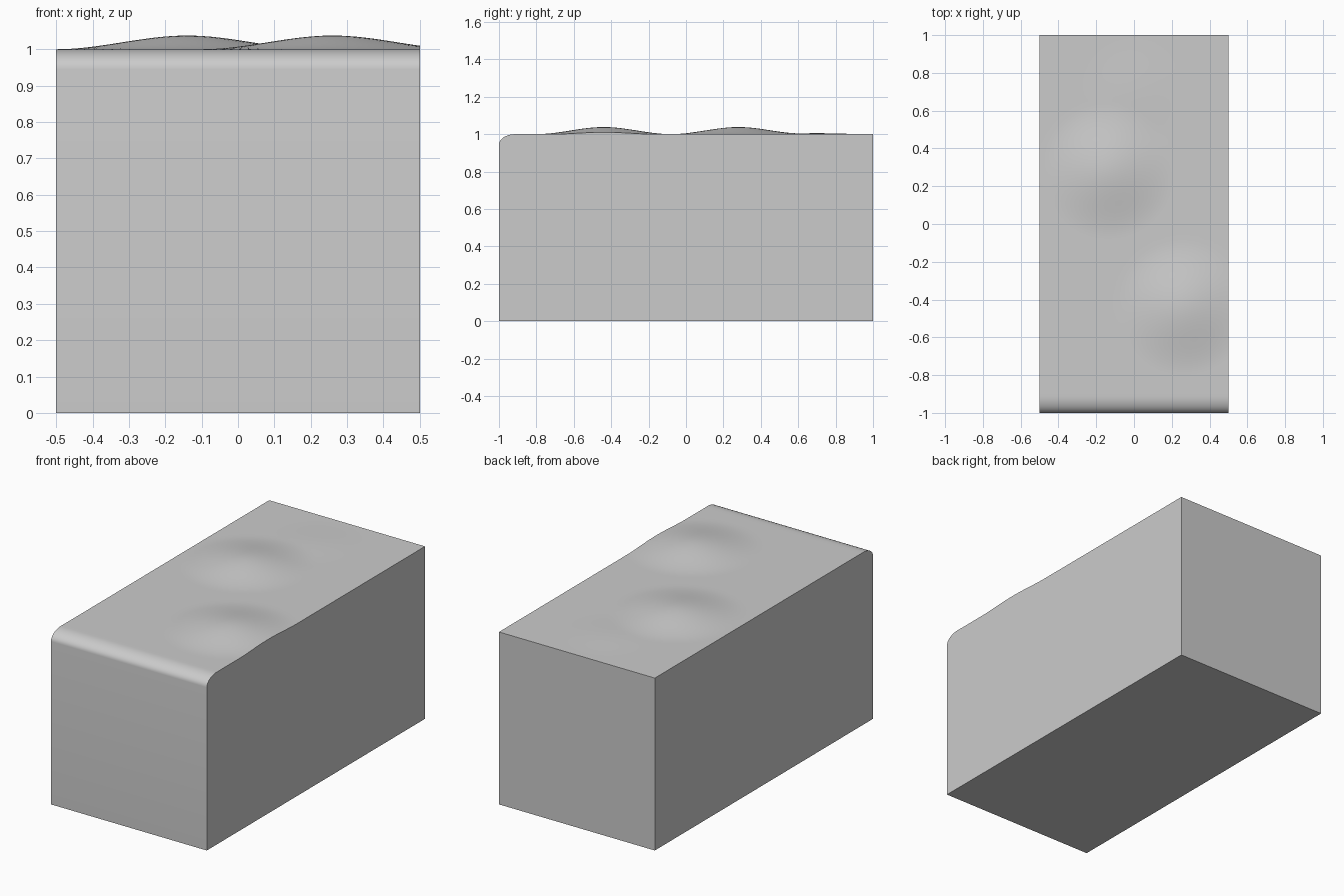
import bpy, bmesh, math

if "Cube" in bpy.data.objects:
    bpy.data.objects.remove(bpy.data.objects["Cube"])

HALF_W, HALF_L, HEIGHT = 0.5, 1.0, 1.0
ROUND_Y, ROUND_Z = 0.09, 0.055      # size of the rounded front edge
ARC_STEPS, ROWS, COLS = 10, 76, 40
# soft mounds on top: x, y, height, radius
MOUNDS = [(0.26, -0.44, 0.038, 0.36), (-0.14, 0.28, 0.038, 0.36), (0.0, 0.7, 0.005, 0.28)]


def mound_height(x, y):
    total = 0.0
    for mx, my, h, r in MOUNDS:
        t = max(0.0, 1 - math.hypot(x - mx, y - my) / r)
        total += h * t * t * (3 - 2 * t)
    return total


# side profile: rounded front edge, then the flat run to the back
profile = []
for i in range(ARC_STEPS):
    a = math.pi / 2 * i / ARC_STEPS
    profile.append((-HALF_L + ROUND_Y * (1 - math.cos(a)),
                    HEIGHT - ROUND_Z * (1 - math.sin(a))))
start = -HALF_L + ROUND_Y
for i in range(ROWS + 1):
    profile.append((start + (HALF_L - start) * i / ROWS, HEIGHT))

# top surface
bm = bmesh.new()
grid = []
for y, z in profile:
    row = []
    for c in range(COLS + 1):
        x = -HALF_W + 2 * HALF_W * c / COLS
        row.append(bm.verts.new((x, y, z + mound_height(x, y))))
    grid.append(row)
for a, b in zip(grid, grid[1:]):
    for c in range(COLS):
        bm.faces.new((a[c], a[c + 1], b[c + 1], b[c]))

# side walls and bottom
rim = [e for e in bm.edges if e.is_boundary]
new = bmesh.ops.extrude_edge_only(bm, edges=rim)["geom"]
for v in new:
    if isinstance(v, bmesh.types.BMVert):
        v.co.z = 0
bmesh.ops.contextual_create(bm, geom=[e for e in new if isinstance(e, bmesh.types.BMEdge) and e.is_boundary])
bmesh.ops.recalc_face_normals(bm, faces=bm.faces)

mesh = bpy.data.meshes.new("block")
bm.to_mesh(mesh)
bm.free()
block = bpy.data.objects.new("block", mesh)
bpy.context.collection.objects.link(block)
bpy.context.view_layer.objects.active = block
block.select_set(True)
bpy.ops.object.shade_smooth_by_angle(angle=math.radians(30))
